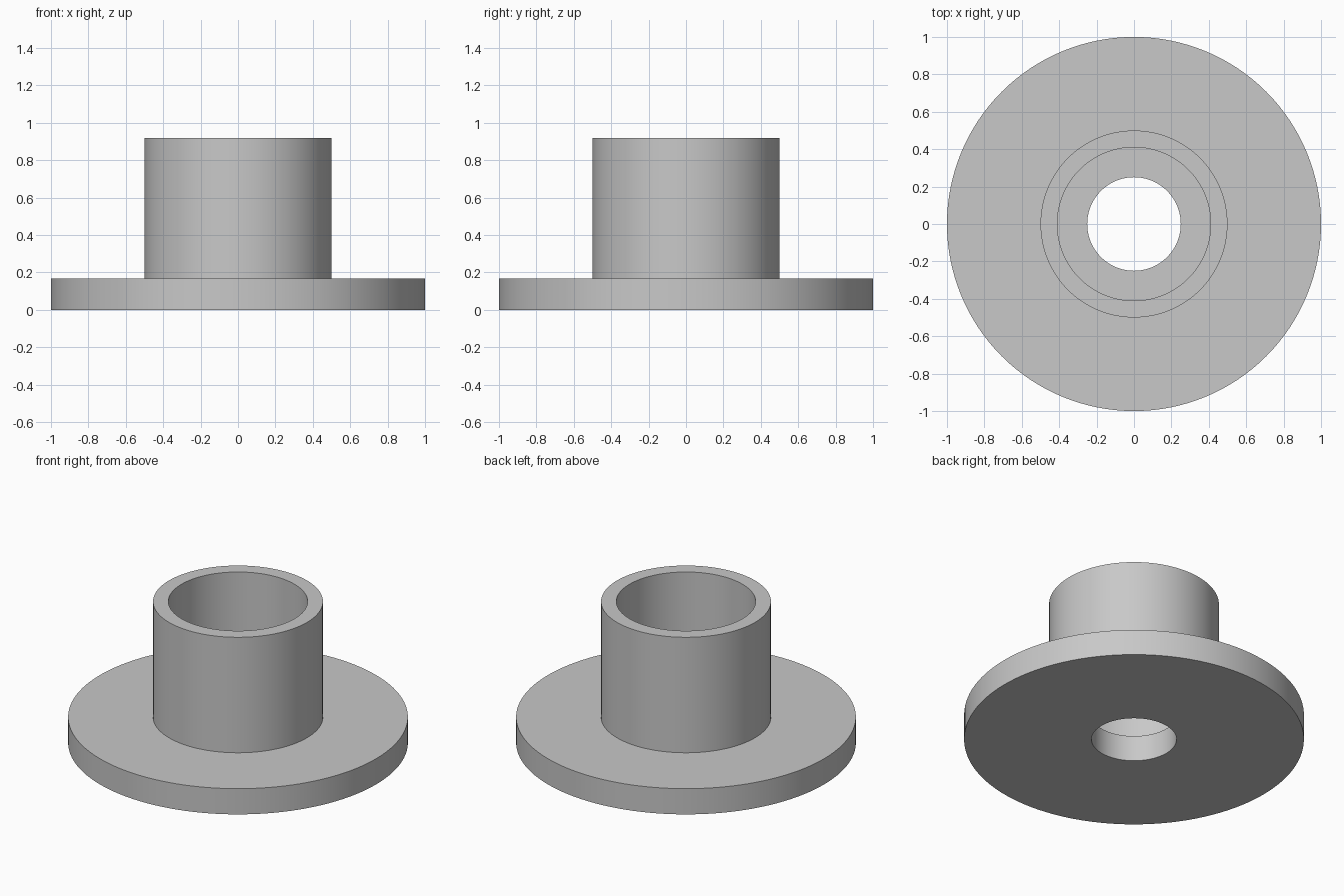
import bpy, bmesh, math
from mathutils import Vector

cube = bpy.data.objects.get("Cube")
if cube:
    bpy.data.objects.remove(cube, do_unlink=True)

SEGMENTS = 128
BORE, SOCKET, SLEEVE, FLANGE = 0.25, 0.41, 0.5, 1.0   # radii
THICK, TOP = 0.167, 0.917                             # heights

grey = bpy.data.materials.new("plain grey")
grey.use_nodes = True
colour = (0.58, 0.58, 0.58, 1)
grey.diffuse_color = colour
grey.node_tree.nodes["Principled BSDF"].inputs["Base Color"].default_value = colour


def lathe(name, profile):
    """Revolve a closed (radius, height) outline about z."""
    bm = bmesh.new()
    verts = [bm.verts.new((r, 0, z)) for r, z in profile]
    edges = [bm.edges.new((a, b)) for a, b in zip(verts, verts[1:] + verts[:1])]
    bmesh.ops.spin(bm, geom=verts + edges, cent=Vector(), axis=Vector((0, 0, 1)),
                   angle=math.tau, steps=SEGMENTS)
    bmesh.ops.remove_doubles(bm, verts=bm.verts, dist=0.0001)
    bmesh.ops.recalc_face_normals(bm, faces=bm.faces)
    mesh = bpy.data.meshes.new(name)
    bm.to_mesh(mesh)
    bm.free()
    mesh.materials.append(grey)
    obj = bpy.data.objects.new(name, mesh)
    bpy.context.collection.objects.link(obj)
    bpy.ops.object.select_all(action="DESELECT")
    obj.select_set(True)
    bpy.context.view_layer.objects.active = obj
    bpy.ops.object.shade_smooth_by_angle(angle=math.radians(30))
    return obj


# One turned piece: flange with a narrow bore, and a sleeve with a wider socket
lathe("flanged_bushing", [
    (BORE, 0), (FLANGE, 0), (FLANGE, THICK), (SLEEVE, THICK),
    (SLEEVE, TOP), (SOCKET, TOP), (SOCKET, THICK), (BORE, THICK),
])
